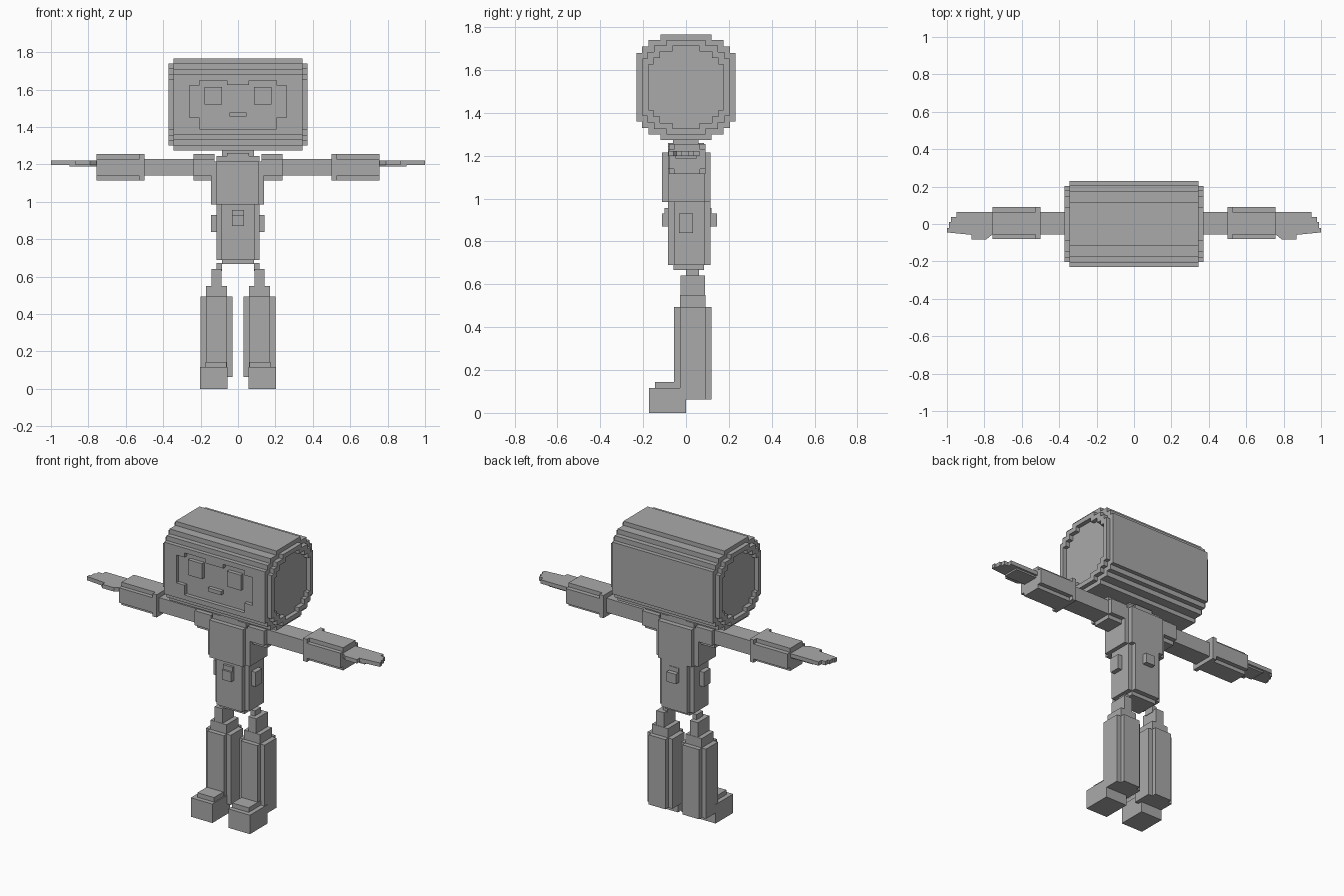
import bpy, bmesh

if "Cube" in bpy.data.objects:
    bpy.data.objects.remove(bpy.data.objects["Cube"])

grey = bpy.data.materials.new("plain_grey")
grey.diffuse_color = (0.4, 0.4, 0.4, 1)
grey.use_nodes = True
grey.node_tree.nodes["Principled BSDF"].inputs["Base Color"].default_value = grey.diffuse_color


def finish(name, bm):
    bmesh.ops.recalc_face_normals(bm, faces=bm.faces)
    me = bpy.data.meshes.new(name)
    bm.to_mesh(me)
    bm.free()
    me.materials.append(grey)
    ob = bpy.data.objects.new(name, me)
    bpy.context.collection.objects.link(ob)
    return ob


def add_box(bm, x0, x1, y0, y1, z0, z1):
    vs = bmesh.ops.create_cube(bm, size=1)["verts"]
    for v in vs:
        v.co = (x1 if v.co.x > 0 else x0, y1 if v.co.y > 0 else y0, z1 if v.co.z > 0 else z0)


def boxes(name, *bs):
    bm = bmesh.new()
    for b in bs:
        add_box(bm, *b)
    return finish(name, bm)


def prism(name, lower, upper):
    """Close two matching point loops into a solid."""
    bm = bmesh.new()
    a = [bm.verts.new(p) for p in lower]
    b = [bm.verts.new(p) for p in upper]
    n = len(a)
    bm.faces.new(a)
    bm.faces.new(b)
    for i in range(n):
        bm.faces.new((a[i], a[(i + 1) % n], b[(i + 1) % n], b[i]))
    return finish(name, bm)


def cross(x0, x1, y0, y1, z0, z1, d=0.028):
    """Upright block with notched vertical corners."""
    return [(x0, x1, y0 + d, y1 - d, z0, z1), (x0 + d, x1 - d, y0, y1, z0, z1)]


# Head: stepped barrel lying along x
QUARTER = [(0.23, 0.16), (0.205, 0.16), (0.205, 0.19), (0.175, 0.19),
           (0.175, 0.22), (0.118, 0.22), (0.118, 0.246)]


def loop(x, d):
    q = [(y - d, h - d) for y, h in QUARTER]
    pts = q + [(-y, h) for y, h in q[::-1]] + [(-y, -h) for y, h in q] + [(y, -h) for y, h in q[::-1]]
    return [(x, y, 1.52 + h) for y, h in pts]


head = prism("head", loop(-0.345, 0), loop(0.345, 0))

# Sunken face panel
half = [(0.06, 1.625), (0.06, 1.65), (0.205, 1.65), (0.205, 1.622),
        (0.26, 1.622), (0.26, 1.45), (0.205, 1.45), (0.205, 1.39)]
outline = half + [(-x, z) for x, z in half[::-1]]
cutter = prism("face_cutter", [(x, -0.3, z) for x, z in outline], [(x, -0.207, z) for x, z in outline])
mod = head.modifiers.new("face_recess", "BOOLEAN")
mod.operation = "DIFFERENCE"
mod.solver = "EXACT"
mod.object = cutter
bpy.context.view_layer.objects.active = head
bpy.ops.object.modifier_apply(modifier=mod.name)
bpy.data.objects.remove(cutter)

# Raised rims on the two head ends
for side, s in (("left", -1), ("right", 1)):
    bm = bmesh.new()
    loops = [[bm.verts.new(p) for p in loop(s * x, d)]
             for x, d in ((0.345, 0.026), (0.371, 0.026), (0.371, 0.054), (0.345, 0.054))]
    n = len(loops[0])
    for k in range(4):
        a, b = loops[k], loops[(k + 1) % 4]
        for i in range(n):
            j = (i + 1) % n
            bm.faces.new((a[i], a[j], b[j], b[i]))
    finish(side + "_head_rim", bm)

# Eyes and mouth
for side, x0, x1 in (("left", -0.18, -0.085), ("right", 0.085, 0.18)):
    boxes(side + "_eye", (x0, x1, -0.23, -0.2, 1.52, 1.615))
boxes("mouth", (-0.045, 0.045, -0.23, -0.2, 1.455, 1.478))

# Neck, chest, waist
boxes("neck", (-0.085, 0.085, -0.06, 0.058, 1.2, 1.28), (-0.06, 0.06, -0.085, 0.085, 1.2, 1.26))
boxes("chest", *cross(-0.145, 0.14, -0.113, 0.115, 0.985, 1.215),
      (-0.115, 0.115, -0.085, 0.085, 1.2, 1.245))
boxes("waist", *cross(-0.115, 0.115, -0.085, 0.115, 0.69, 0.99),
      (-0.085, 0.085, -0.058, 0.085, 0.667, 0.7))
boxes("belt_pouches", (-0.032, 0.032, -0.112, 0.145, 0.87, 0.93),
      (-0.032, 0.032, -0.1, 0.118, 0.87, 0.957),
      (-0.145, 0.143, -0.032, 0.032, 0.84, 0.93))

# Hand outline seen from above
HAND = [(0.74, 0.063), (0.95, 0.063), (0.95, 0.037), (0.978, 0.037), (0.978, 0.012),
        (0.99, 0.012), (0.99, -0.022), (1.0, -0.022), (1.0, -0.045), (0.95, -0.05),
        (0.87, -0.058), (0.87, -0.082), (0.79, -0.082), (0.755, -0.055), (0.74, -0.055)]

for side, s in (("left", -1), ("right", 1)):
    def pair(name, *bs):
        flipped = [(min(s * b[0], s * b[1]), max(s * b[0], s * b[1])) + tuple(b[2:]) for b in bs]
        return boxes(side + "_" + name, *flipped)

    # Arm
    pair("shoulder", (0.125, 0.238, -0.058, 0.06, 1.115, 1.255), (0.125, 0.238, -0.085, 0.087, 1.14, 1.23))
    pair("upper_arm", (0.2, 0.52, -0.055, 0.063, 1.14, 1.228))
    pair("forearm", (0.525, 0.757, -0.055, 0.065, 1.115, 1.255),
         (0.525, 0.757, -0.08, 0.092, 1.138, 1.23))
    pair("cuff", (0.5, 0.527, -0.08, 0.092, 1.115, 1.255))
    prism(side + "_hand", [(s * x, y, 1.198) for x, y in HAND], [(s * x, y, 1.222) for x, y in HAND])
    pair("palm", (0.75, 0.9, -0.05, 0.05, 1.188, 1.2))

    # Leg
    pair("hip", (0.085, 0.115, 0.0, 0.06, 0.63, 0.672), (0.088, 0.142, -0.025, 0.088, 0.54, 0.64))
    pair("knee", (0.06, 0.17, -0.027, 0.09, 0.48, 0.55))
    pair("shin", *cross(0.03, 0.2, -0.055, 0.118, 0.063, 0.493))
    pair("foot", (0.055, 0.202, -0.172, 0.0, 0.0, 0.117), (0.062, 0.175, -0.145, 0.0, 0.1, 0.145))
